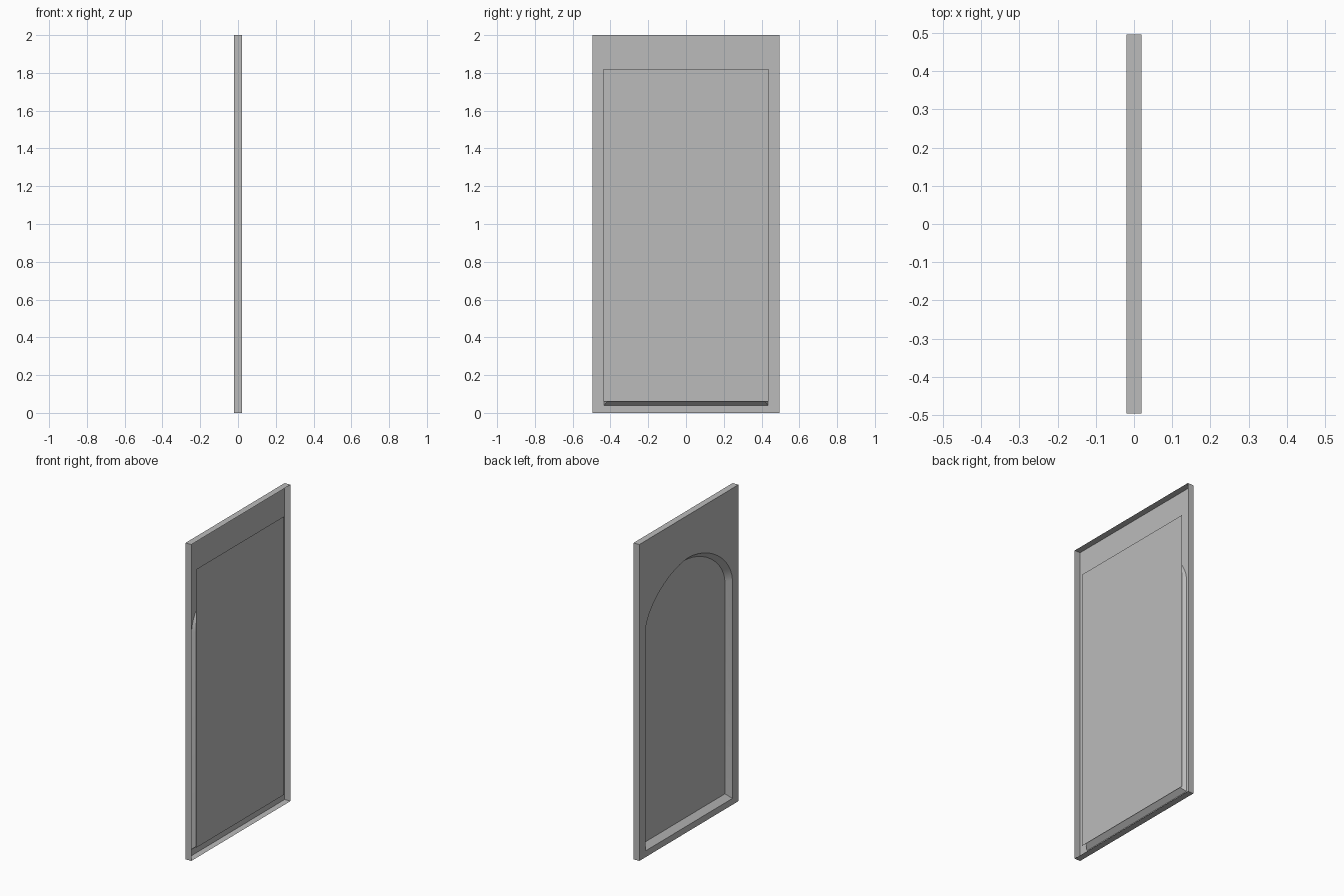
import bpy, bmesh
from math import sin, cos, pi

cube = bpy.data.objects.get("Cube")
if cube:
    bpy.data.objects.remove(cube, do_unlink=True)

grey = bpy.data.materials.new("grey")
grey.use_nodes = True
colour = (0.5, 0.5, 0.5, 1)
grey.diffuse_color = colour
grey.node_tree.nodes["Principled BSDF"].inputs["Base Color"].default_value = colour

HALF_Y, HEIGHT = 0.495, 2.0
FACE_X, RIM_X, PANE_X = -0.02, 0.02, 0.014


def finish(bm, name):
    mesh = bpy.data.meshes.new(name)
    bm.to_mesh(mesh)
    bm.free()
    mesh.materials.append(grey)
    obj = bpy.data.objects.new(name, mesh)
    bpy.context.collection.objects.link(obj)
    return obj


def loop(bm, x, outline):
    return [bm.verts.new((x, y, z)) for y, z in outline]


def bridge(bm, a, b):
    n = len(a)
    return [bm.faces.new((a[i], a[(i + 1) % n], b[(i + 1) % n], b[i]))
            for i in range(n)]


def rectangle(half, low, high):
    return [(-half, low), (half, low), (half, high), (-half, high)]


def arch(half, low, spring, top, steps=24):
    # slightly pointed rounded arch on straight sides
    pts = [(-half, low), (half, low)]
    for i in range(steps + 1):
        t = pi * i / steps
        c, s = cos(t), max(sin(t), 0)
        y = half * abs(c) ** 1.15 * (1 if c > 0 else -1)
        pts.append((y, spring + (top - spring) * s ** 1.15))
    return pts


# Face sheet with arched opening, folded outer rim and sloping reveal
bm = bmesh.new()
outer = loop(bm, FACE_X, rectangle(HALF_Y, 0, HEIGHT))
rim = loop(bm, RIM_X, rectangle(HALF_Y, 0, HEIGHT))
opening = loop(bm, FACE_X, arch(0.435, 0.04, 1.42, 1.73))
inner = loop(bm, PANE_X, arch(0.409, 0.07, 1.41, 1.70))
bridge(bm, outer, rim)
for f in bridge(bm, opening, inner):
    f.smooth = True
sheet_edges = [bm.edges.get((ring[i], ring[(i + 1) % len(ring)]))
               for ring in (outer, opening) for i in range(len(ring))]
bmesh.ops.triangle_fill(bm, edges=sheet_edges, use_beauty=True)
bmesh.ops.recalc_face_normals(bm, faces=bm.faces)
frame = finish(bm, "arched_frame")
bpy.context.view_layer.objects.active = frame
frame.select_set(True)
bpy.ops.object.shade_smooth_by_angle()

# Flat rectangular pane closing the opening from behind
bm = bmesh.new()
bm.faces.new(loop(bm, PANE_X, rectangle(0.437, 0.06, 1.82)))
finish(bm, "back_pane")
